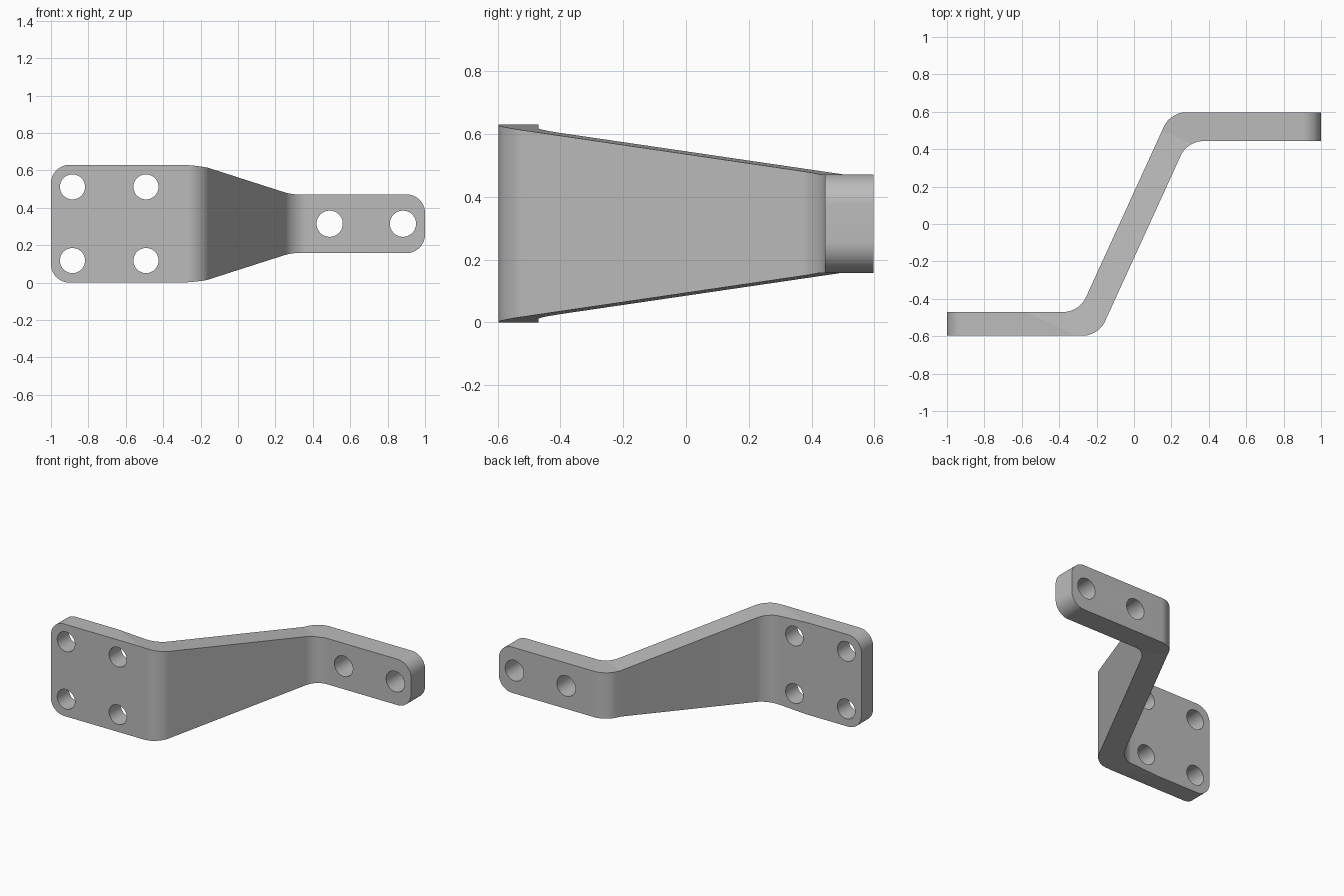
import bpy, bmesh, math
from mathutils import Vector, Matrix

default = bpy.data.objects.get("Cube")
if default:
    bpy.data.objects.remove(default)

# Main dimensions
MID_Z = 0.315
BIG_HALF, SMALL_HALF = 0.315, 0.157
SLOPE = 0.457                                  # web run in x per unit of y
WEB_DIR = Vector((SLOPE, 1, 0)).normalized()
TAPER_START, TAPER_END = -0.67, 0.515          # distances along the web


def back_x(y):
    return -0.078 + SLOPE * y


def front_x(y):
    return 0.083 + SLOPE * y


def edges_where(bm, axis, test):
    """Edges parallel to an axis whose midpoint passes the test."""
    found = []
    for e in bm.edges:
        a, b = e.verts[0].co, e.verts[1].co
        if abs((b - a).normalized()[axis]) > 0.99 and test((a + b) / 2):
            found.append(e)
    return found


def round_edges(bm, edges, size, segments):
    bmesh.ops.bevel(bm, geom=edges, offset=size, offset_type='OFFSET',
                    segments=segments, profile=0.5, affect='EDGES')


def make_object(name, bm):
    bmesh.ops.recalc_face_normals(bm, faces=bm.faces)
    mesh = bpy.data.meshes.new(name)
    bm.to_mesh(mesh)
    bm.free()
    obj = bpy.data.objects.new(name, mesh)
    bpy.context.collection.objects.link(obj)
    return obj


# Cranked plan profile, extruded to full height
plan = [(-1, -0.597), (front_x(-0.597), -0.597), (front_x(0.443), 0.443), (1, 0.443),
        (1, 0.597), (back_x(0.597), 0.597), (back_x(-0.47), -0.47), (-1, -0.47)]
bm = bmesh.new()
face = bm.faces.new([bm.verts.new((x, y, -1)) for x, y in plan])
top = bmesh.ops.extrude_face_region(bm, geom=[face])
bmesh.ops.translate(bm, vec=(0, 0, 2),
                    verts=[v for v in top["geom"] if isinstance(v, bmesh.types.BMVert)])
bmesh.ops.recalc_face_normals(bm, faces=bm.faces)

# Rounded bends
round_edges(bm, edges_where(bm, 2, lambda m: abs(m.x) < 0.9), 0.08, 12)

# Height tapers along the web between two square cuts
for s in (TAPER_START, TAPER_END):
    bmesh.ops.bisect_plane(bm, geom=bm.verts[:] + bm.edges[:] + bm.faces[:], dist=1e-5,
                           plane_co=WEB_DIR * s, plane_no=WEB_DIR)
for v in bm.verts:
    t = (v.co.dot(WEB_DIR) - TAPER_START) / (TAPER_END - TAPER_START)
    t = min(max(t, 0), 1)
    half = BIG_HALF + (SMALL_HALF - BIG_HALF) * t
    v.co.z = MID_Z + half * v.co.z

# Rounded free ends
round_edges(bm, edges_where(bm, 1, lambda m: abs(m.x) > 0.99), 0.1, 16)
bracket = make_object("offset_bracket", bm)

# Bolt holes
holes = [(x, MID_Z + dz, -0.53, 0.067) for x in (-0.885, -0.492) for dz in (-0.197, 0.197)]
holes += [(x, MID_Z, 0.52, 0.07) for x in (0.49, 0.882)]
bm = bmesh.new()
for x, z, y, r in holes:
    place = Matrix.Translation((x, y, z)) @ Matrix.Rotation(math.pi / 2, 4, 'X')
    bmesh.ops.create_cone(bm, cap_ends=True, segments=64, radius1=r, radius2=r,
                          depth=0.4, matrix=place)
cutter = make_object("bolt_hole_cutter", bm)
cutter.hide_render = True

cut = bracket.modifiers.new("bolt_holes", 'BOOLEAN')
cut.operation, cut.solver, cut.object = 'DIFFERENCE', 'EXACT', cutter
for o in bpy.context.selected_objects:
    o.select_set(False)
bpy.context.view_layer.objects.active = bracket
bracket.select_set(True)
bpy.ops.object.modifier_apply(modifier=cut.name)
bpy.data.objects.remove(cutter)

# Plain grey metal
grey = bpy.data.materials.new("light_grey")
grey.use_nodes = True
colour = (0.5, 0.5, 0.5, 1)
grey.diffuse_color = colour
grey.node_tree.nodes["Principled BSDF"].inputs["Base Color"].default_value = colour
bracket.data.materials.clear()
bracket.data.materials.append(grey)

bpy.ops.object.shade_smooth_by_angle(angle=math.radians(6.5))
